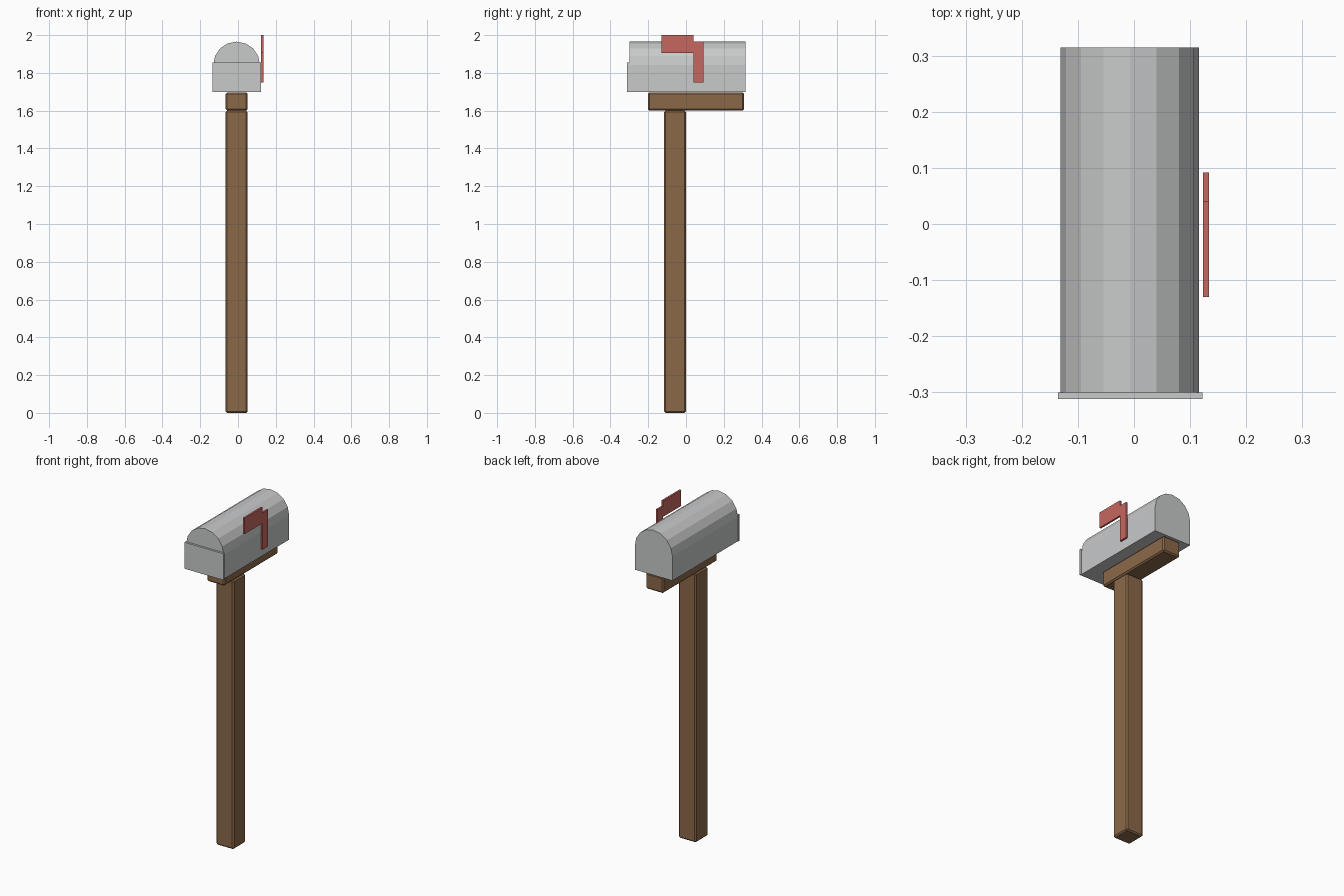
import bpy, bmesh, math
from mathutils import Vector

old = bpy.data.objects.get("Cube")
if old:
    bpy.data.objects.remove(old, do_unlink=True)


def material(name, rgb):
    m = bpy.data.materials.new(name)
    m.use_nodes = True
    m.diffuse_color = (*rgb, 1)
    m.node_tree.nodes["Principled BSDF"].inputs["Base Color"].default_value = (*rgb, 1)
    return m


metal = material("light grey metal", (0.58, 0.585, 0.59))
wood = material("brown wood", (0.26, 0.14, 0.066))
red = material("flag red", (0.56, 0.135, 0.113))


def prism(name, points, offset, mat, bevel=0):
    """Extrude a closed planar profile by an offset vector."""
    bm = bmesh.new()
    face = bm.faces.new([bm.verts.new(p) for p in points])
    made = bmesh.ops.extrude_face_region(bm, geom=[face], use_keep_orig=True)
    verts = [g for g in made["geom"] if isinstance(g, bmesh.types.BMVert)]
    bmesh.ops.translate(bm, verts=verts, vec=Vector(offset))
    bmesh.ops.recalc_face_normals(bm, faces=bm.faces)
    mesh = bpy.data.meshes.new(name)
    bm.to_mesh(mesh)
    bm.free()
    obj = bpy.data.objects.new(name, mesh)
    bpy.context.collection.objects.link(obj)
    mesh.materials.append(mat)
    if bevel:
        mod = obj.modifiers.new("Chamfer", "BEVEL")
        mod.width = bevel
        mod.segments = 1
    return obj


def box(name, x, y, z, mat, bevel=0):
    base = [(x[0], y[0], z[0]), (x[1], y[0], z[0]), (x[1], y[1], z[0]), (x[0], y[1], z[0])]
    return prism(name, base, (0, 0, z[1] - z[0]), mat, bevel)


# Timber post and the arm on top of it
beam_x = (-0.065, 0.051)
box("post", beam_x, (-0.116, 0), (0, 1.6), wood, 0.008)
box("support_arm", beam_x, (-0.202, 0.308), (1.6, 1.696), wood, 0.008)

# Arched metal body
centre, radius, spring, floor = -0.0075, 0.1235, 1.842, 1.698
steps = 8
arch = [(centre + radius * math.cos(math.pi * i / steps), -0.3,
         spring + radius * math.sin(math.pi * i / steps)) for i in range(steps + 1)]
arch += [(centre - radius, -0.3, floor), (centre + radius, -0.3, floor)]
prism("box_body", arch, (0, 0.615, 0), metal)

# Front door plate
box("door", (-0.135, 0.122), (-0.312, -0.3), (floor, 1.855), metal)

# Signal flag: banner joined to its stem
flag = [(-0.13, 2.0), (-0.13, 1.905), (0.041, 1.905), (0.041, 1.748),
        (0.092, 1.748), (0.092, 1.967), (0.041, 1.967), (0.041, 2.0)]
prism("signal_flag", [(0.123, y, z) for y, z in flag], (0.011, 0, 0), red)
